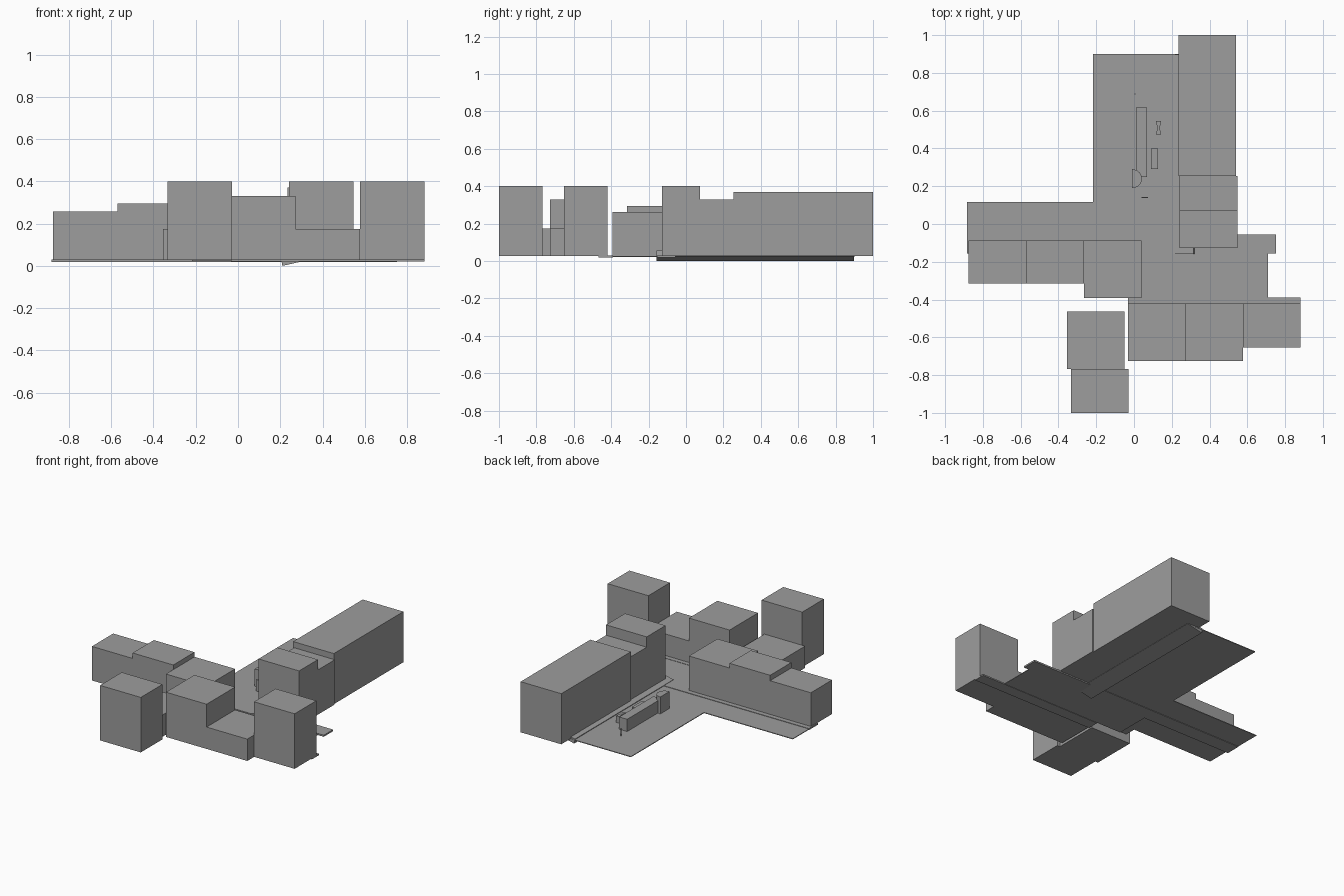
import bpy, bmesh, math
from mathutils import Vector

cube = bpy.data.objects.get("Cube")
if cube:
    bpy.data.objects.remove(cube, do_unlink=True)

grey = bpy.data.materials.new("plain_grey")
grey.use_nodes = True
tone = (0.34, 0.34, 0.34, 1)
grey.diffuse_color = tone
grey.node_tree.nodes["Principled BSDF"].inputs["Base Color"].default_value = tone

GROUND = 0.027


def prism(name, points, sweep):
    """Extrude a flat outline along the sweep vector."""
    bm = bmesh.new()
    face = bm.faces.new([bm.verts.new(p) for p in points])
    made = bmesh.ops.extrude_face_region(bm, geom=[face])["geom"]
    verts = [v for v in made if isinstance(v, bmesh.types.BMVert)]
    bmesh.ops.translate(bm, verts=verts, vec=Vector(sweep))
    bmesh.ops.recalc_face_normals(bm, faces=bm.faces)
    mesh = bpy.data.meshes.new(name)
    bm.to_mesh(mesh)
    bm.free()
    mesh.materials.append(grey)
    obj = bpy.data.objects.new(name, mesh)
    bpy.context.scene.collection.objects.link(obj)
    return obj


def box(name, x0, x1, y0, y1, z0, z1):
    outline = [(x0, y0, z0), (x1, y0, z0), (x1, y1, z0), (x0, y1, z0)]
    return prism(name, outline, (0, 0, z1 - z0))


# Building blocks: x range, y range, roof height
WIDTH = 0.305
blocks = {
    "long_block": (0.235, 0.255, 1.0, 0.37),
    "east_low_block": (0.242, 0.075, 0.255, 0.33),
    "east_tall_block": (0.242, -0.127, 0.075, 0.4),
    "west_end_block": (-0.875, -0.315, -0.087, 0.258),
    "west_middle_block": (-0.57, -0.315, -0.087, 0.295),
    "west_corner_block": (-0.266, -0.392, -0.087, 0.263),
    "south_low_block": (-0.355, -0.768, -0.463, 0.175),
    "south_tower": (-0.334, -1.0, -0.768, 0.4),
    "front_corner_block": (-0.032, -0.726, -0.421, 0.33),
    "front_low_block": (0.273, -0.726, -0.421, 0.175),
    "front_tower": (0.577, -0.653, -0.421, 0.4),
}
for name, (x, y0, y1, roof) in blocks.items():
    box(name, x, x + WIDTH, y0, y1, GROUND, roof)

# Road sheets
box("north_road", -0.217, 0.26, -0.155, 0.9, 0.022, GROUND)
box("west_road", -0.883, -0.217, -0.155, 0.117, 0.022, GROUND)
box("east_road", -0.217, 0.71, -0.39, -0.127, 0.022, GROUND)

# Pavements; the north one is tilted
box("cross_pavement", -0.883, 0.752, -0.155, -0.055, 0.019, 0.03)
box("front_pavement", -0.032, 0.882, -0.468, -0.39, 0.02, 0.029)
section = [(0.21, 0.0), (0.322, 0.025), (0.316, 0.056), (0.204, 0.032)]
prism("north_pavement", [(x, -0.158, z) for x, z in section], (0, 1.056, 0))

# Street furniture on the north road
box("long_shelter", 0.01, 0.07, 0.25, 0.616, GROUND, 0.11)
arc = [math.radians(a) for a in range(-90, 91, 15)]
prism("half_round_kiosk",
      [(-0.01 + 0.052 * math.cos(a), 0.24 + 0.05 * math.sin(a), GROUND) for a in arc],
      (0, 0, 0.115))
box("small_cabinet", 0.09, 0.126, 0.292, 0.4, GROUND, 0.08)
box("sign_plate", 0.04, 0.074, 0.138, 0.144, GROUND, 0.105)
box("thin_post", 0.002, 0.008, 0.686, 0.692, GROUND, 0.08)

# Hourglass stand
waist = [(0.116, 0.545), (0.144, 0.545), (0.136, 0.508), (0.144, 0.475),
         (0.116, 0.475), (0.124, 0.508)]
prism("hourglass_stand", [(x, y, GROUND) for x, y in waist], (0, 0, 0.045))
